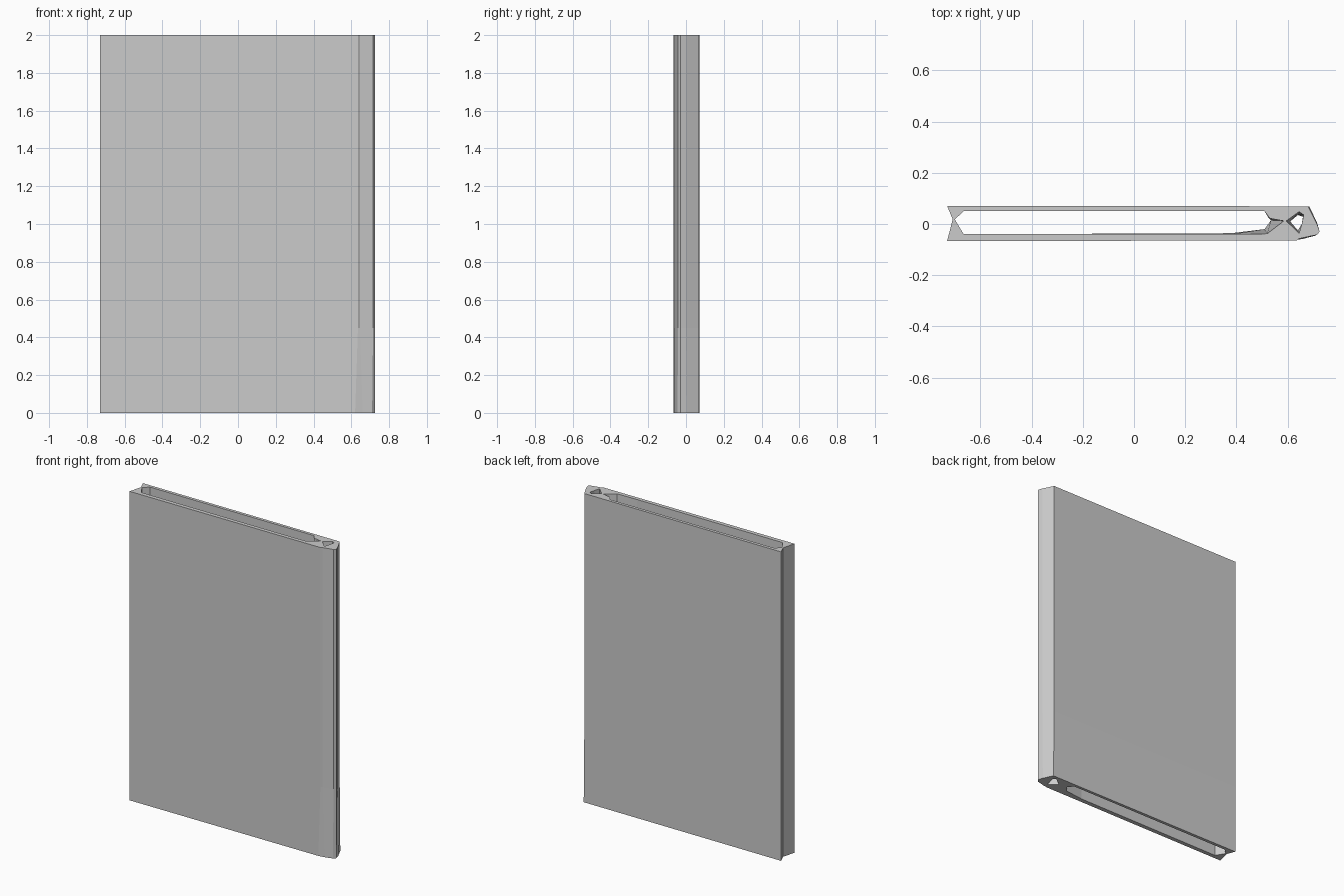
import bpy, bmesh

if "Cube" in bpy.data.objects:
    bpy.data.objects.remove(bpy.data.objects["Cube"])

# Each loop of the hollow slab's cross-section: (height, [(x, y), ...])
OUTER_TOP = [(-.73, -.067), (.635, -.064), (.645, -.057), (.715, -.042), (.725, -.03),
             (.715, 0), (.68, .069), (-.73, .071), (-.708, .018)]
OUTER_LOW = [(-.73, -.067), (.62, -.064), (.66, -.058), (.71, -.045), (.725, -.03),
             (.715, .005), (.685, .068), (-.73, .071), (-.708, .018)]
SLOT_TOP = [(-.70, .018), (-.665, .05), (.51, .05), (.53, .022), (.585, .012),
            (.52, -.038), (.38, -.04), (-.665, -.04)]
SLOT_LOW = [(-.70, .018), (-.665, .05), (.51, .05), (.525, .025), (.535, .015),
            (.51, -.02), (.38, -.036), (-.665, -.04)]
CHANNEL_TOP = [(.595, .012), (.645, .048), (.663, .035), (.655, .0), (.645, -.037)]
CHANNEL_LOW = [(.61, .01), (.64, .035), (.66, .028), (.655, .0), (.64, -.025)]


def loft(bm, sections):
    """Join matching loops at several heights; return the first and last edge loops."""
    rings = [[bm.verts.new((x, y, z)) for x, y in pts] for z, pts in sections]
    n = len(rings[0])
    for a, b in zip(rings, rings[1:]):
        for i in range(n):
            j = (i + 1) % n
            bm.faces.new((a[i], a[j], b[j], b[i]))
    return [[bm.edges.get((r[i], r[(i + 1) % n])) for i in range(n)]
            for r in (rings[0], rings[-1])]


bm = bmesh.new()
loops = [
    # outside with the notched left edge and bevelled right edge
    loft(bm, [(0, OUTER_LOW), (.45, OUTER_TOP), (2, OUTER_TOP)]),
    # long through-slot
    loft(bm, [(0, SLOT_LOW), (1.5, SLOT_LOW), (2, SLOT_TOP)]),
    # small channel beside the right edge
    loft(bm, [(0, CHANNEL_TOP), (.5, CHANNEL_LOW), (1.5, CHANNEL_LOW), (2, CHANNEL_TOP)]),
]

# Flat rims at the bottom and top, leaving the holes open
for end in (0, 1):
    edges = [e for pair in loops for e in pair[end]]
    bmesh.ops.triangle_fill(bm, edges=edges, use_beauty=True, use_dissolve=False,
                            normal=(0, 0, 1 if end else -1))
bmesh.ops.recalc_face_normals(bm, faces=bm.faces)

mesh = bpy.data.meshes.new("hollow_panel")
bm.to_mesh(mesh)
bm.free()
panel = bpy.data.objects.new("hollow_panel", mesh)
bpy.context.collection.objects.link(panel)
